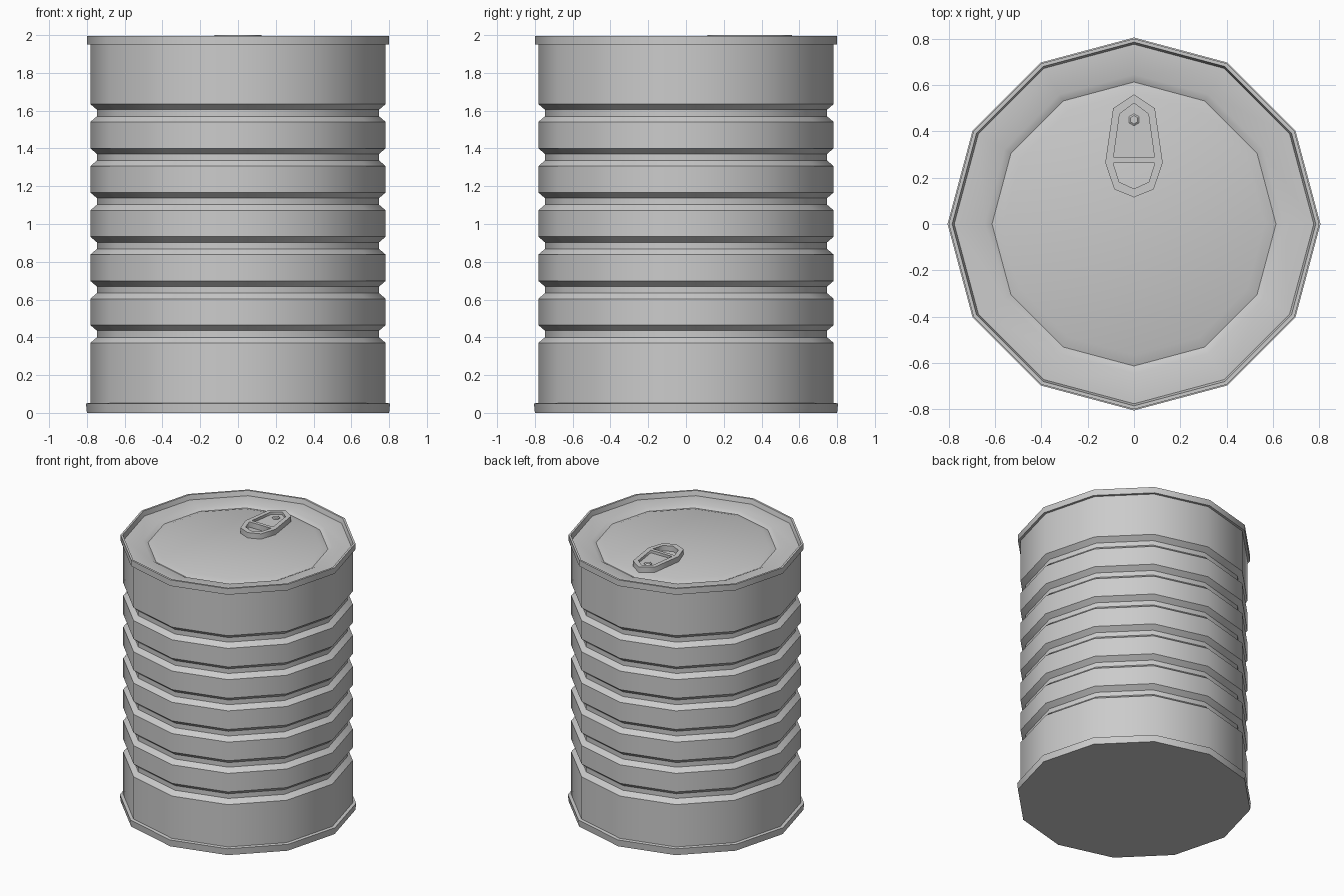
import bpy, bmesh
from math import cos, sin, pi, radians

if "Cube" in bpy.data.objects:
    bpy.data.objects.remove(bpy.data.objects["Cube"])

SIDES = 12


def smooth(obj, angle=35):
    bpy.ops.object.select_all(action='DESELECT')
    obj.select_set(True)
    bpy.context.view_layer.objects.active = obj
    bpy.ops.object.shade_smooth_by_angle(angle=radians(angle))


def lathe(name, profile, sides):
    """Revolve (radius, z) points, capping both ends."""
    bm = bmesh.new()
    rings = [[bm.verts.new((r * cos(2 * pi * i / sides), r * sin(2 * pi * i / sides), z))
              for i in range(sides)] for r, z in profile]
    for a, b in zip(rings, rings[1:]):
        for i in range(sides):
            j = (i + 1) % sides
            bm.faces.new((a[i], a[j], b[j], b[i]))
    bm.faces.new(rings[0][::-1])
    bm.faces.new(rings[-1])
    mesh = bpy.data.meshes.new(name)
    bm.to_mesh(mesh)
    bm.free()
    obj = bpy.data.objects.new(name, mesh)
    bpy.context.collection.objects.link(obj)
    return obj


def plate(name, half_outlines, z0, z1):
    """Extrude mirrored outlines; inner outlines become holes."""
    curve = bpy.data.curves.new(name, 'CURVE')
    curve.dimensions = '2D'
    curve.fill_mode = 'BOTH'
    curve.extrude = (z1 - z0) / 2
    for half in half_outlines:
        pts = half + [(-x, y) for x, y in reversed(half) if x > 0]
        spline = curve.splines.new('POLY')
        spline.points.add(len(pts) - 1)
        for p, (x, y) in zip(spline.points, pts):
            p.co = (x, y, 0, 1)
        spline.use_cyclic_u = True
    temp = bpy.data.objects.new(name + "_curve", curve)
    bpy.context.collection.objects.link(temp)
    bpy.context.view_layer.update()
    deps = bpy.context.evaluated_depsgraph_get()
    mesh = bpy.data.meshes.new_from_object(temp.evaluated_get(deps))
    bpy.data.objects.remove(temp)
    obj = bpy.data.objects.new(name, mesh)
    bpy.context.collection.objects.link(obj)
    obj.location.z = (z0 + z1) / 2
    return obj


# Can body: bottom rim, six grooves, top rim, recessed lid with ring groove
R = 0.782
profile = [(0.80, 0), (0.805, 0.05), (R, 0.053)]
for k in range(6):
    z = 0.37 + 0.234 * k
    profile += [(R, z), (0.747, z + 0.03), (0.747, z + 0.065), (R, z + 0.095)]
profile += [(R, 1.95), (0.80, 1.95), (0.80, 1.995), (0.785, 1.995), (0.776, 1.96),
            (0.645, 1.96), (0.613, 1.944), (0.565, 1.96)]
smooth(lathe("can_body", profile, SIDES))

# Pull tab frame with two openings
outer = [(0, 0.56), (0.09, 0.50), (0.124, 0.265), (0.085, 0.15), (0, 0.115)]
upper = [(0, 0.522), (0.062, 0.475), (0.088, 0.29)]
lower = [(0.09, 0.264), (0.064, 0.182), (0, 0.152)]
plate("pull_tab", [outer, upper, lower], 1.96, 2.0)

# Sunken web inside the upper opening, and the rivet
plate("tab_web", [upper], 1.96, 1.98)
rivet = lathe("tab_rivet", [(0.026, 1.97), (0.026, 1.985), (0.018, 1.99)], 6)
rivet.rotation_euler.z = pi / 6
rivet.location.y = 0.45
